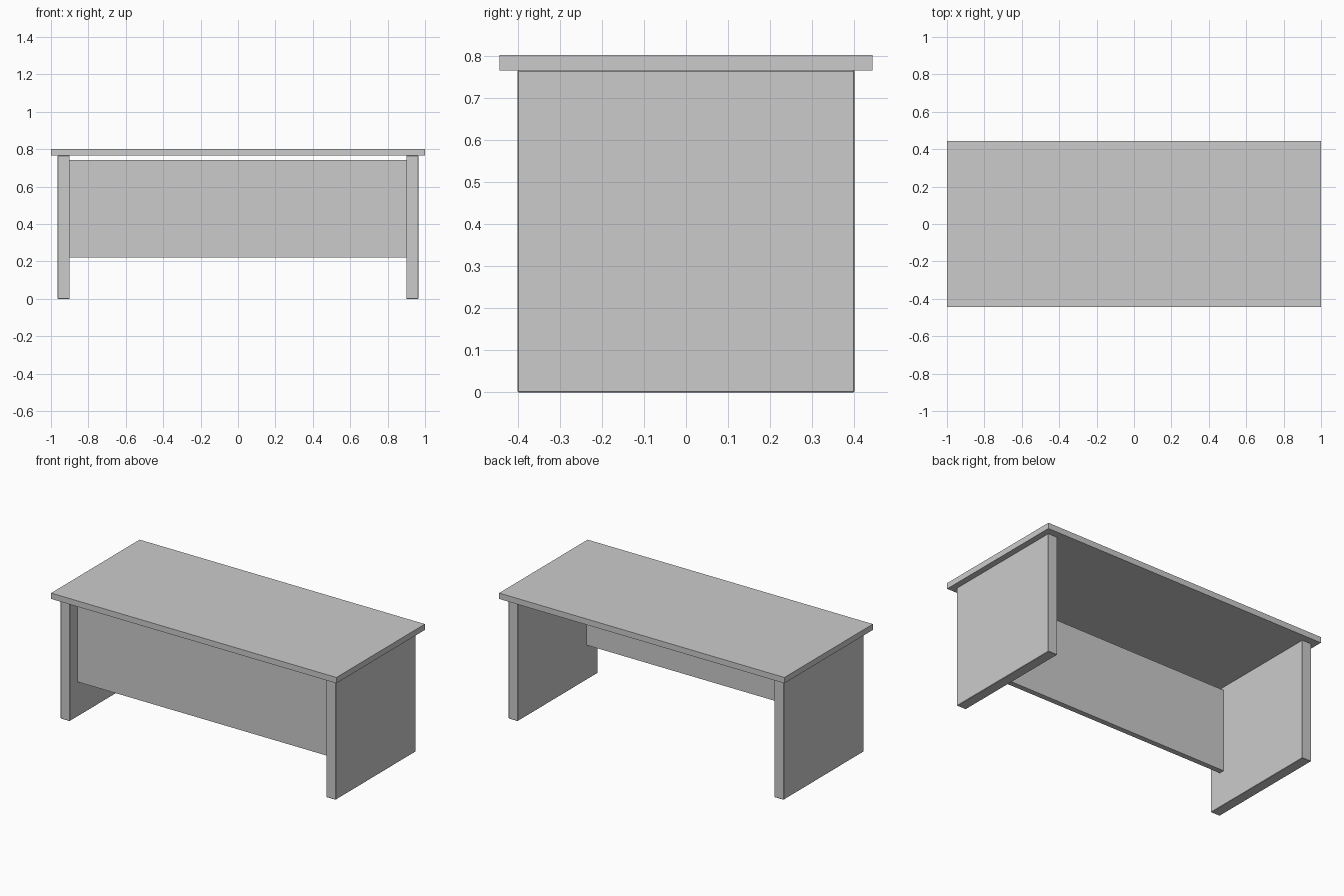
import bpy

cube = bpy.data.objects.get("Cube")
if cube:
    bpy.data.objects.remove(cube, do_unlink=True)

# One flat grey for the whole desk
grey = bpy.data.materials.new("plain_grey")
grey.use_nodes = True
color = (0.6, 0.6, 0.6, 1)
grey.diffuse_color = color
grey.node_tree.nodes["Principled BSDF"].inputs["Base Color"].default_value = color


def board(name, low, high, bevel=0):
    """Flat board spanning two opposite corners, with optional eased edges."""
    center = [(a + b) / 2 for a, b in zip(low, high)]
    bpy.ops.mesh.primitive_cube_add(size=1, location=center)
    obj = bpy.context.object
    obj.name = name
    obj.scale = [b - a for a, b in zip(low, high)]
    bpy.ops.object.transform_apply(location=False, rotation=False, scale=True)
    obj.data.materials.append(grey)
    if bevel:
        mod = obj.modifiers.new("eased_edges", "BEVEL")
        mod.width = bevel
        mod.segments = 1
    return obj


# Desktop overhanging the legs
board("desktop", (-1, -0.443, 0.765), (1, 0.443, 0.802))

# Slab legs at both ends
for name, x in (("right_leg", -0.932), ("left_leg", 0.932)):
    board(name, (x - 0.032, -0.4, 0), (x + 0.032, 0.4, 0.765), bevel=0.002)

# Panel set back between the legs, with a gap below the desktop
board("modesty_panel", (-0.902, -0.322, 0.22), (0.902, -0.288, 0.743))
